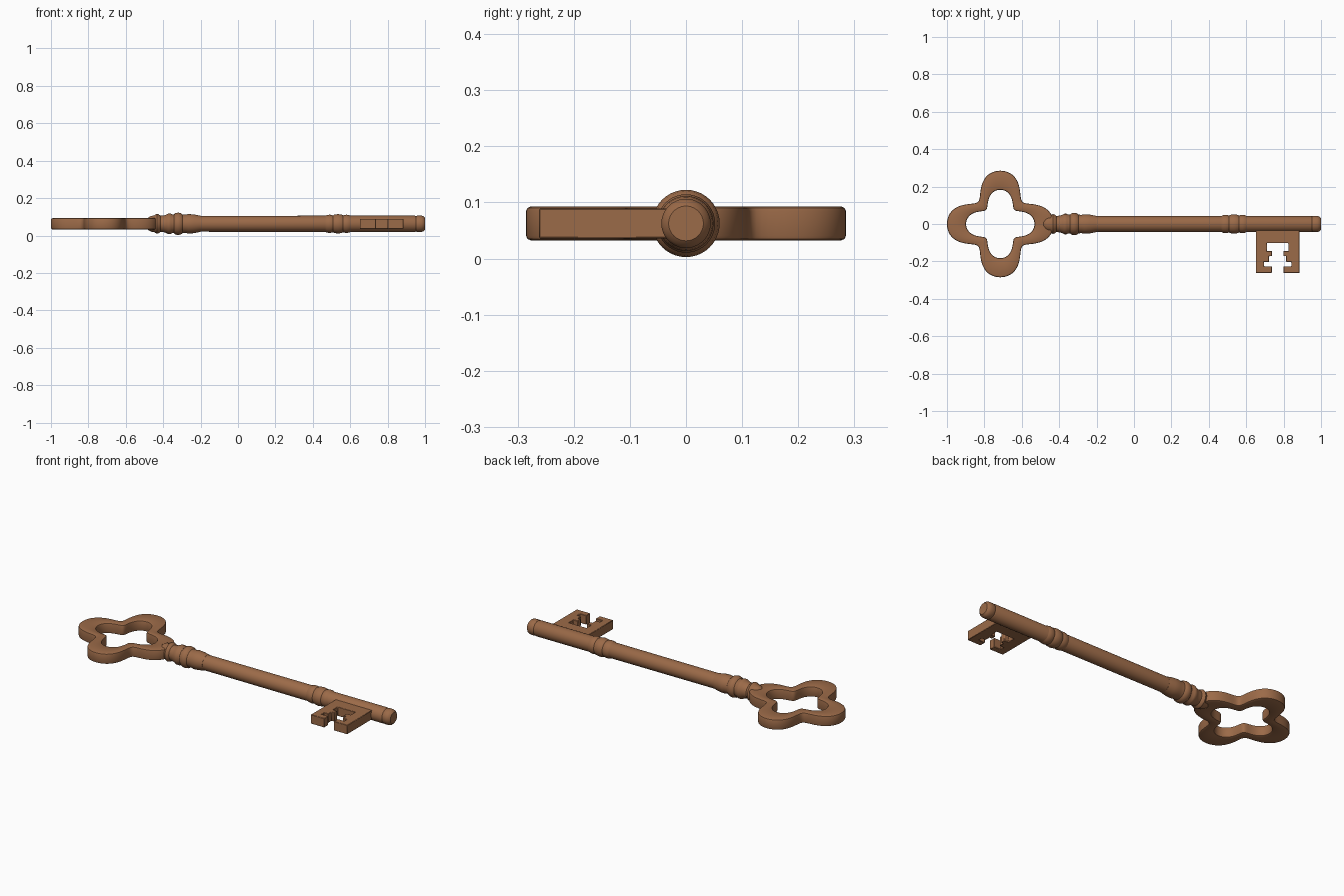
import bpy, bmesh, math

if "Cube" in bpy.data.objects:
    bpy.data.objects.remove(bpy.data.objects["Cube"])

AXIS_Z = 0.0625

bronze = bpy.data.materials.new("aged bronze")
bronze.diffuse_color = (0.33, 0.145, 0.065, 1)
bronze.use_nodes = True
bronze.node_tree.nodes["Principled BSDF"].inputs["Base Color"].default_value = bronze.diffuse_color


def finish(bm, name, angle=35):
    """Turn a bmesh into a named, shaded object."""
    bmesh.ops.recalc_face_normals(bm, faces=bm.faces)
    mesh = bpy.data.meshes.new(name)
    bm.to_mesh(mesh)
    bm.free()
    mesh.materials.append(bronze)
    obj = bpy.data.objects.new(name, mesh)
    bpy.context.collection.objects.link(obj)
    bpy.ops.object.select_all(action='DESELECT')
    obj.select_set(True)
    bpy.context.view_layer.objects.active = obj
    bpy.ops.object.shade_smooth_by_angle(angle=math.radians(angle))
    return obj


def bridge(bm, a, b):
    for i in range(len(a)):
        j = (i + 1) % len(a)
        bm.faces.new((a[i], a[j], b[j], b[i]))


def turned(name, profile, sides=40):
    """Lathe (x, radius) pairs around the long axis."""
    bm = bmesh.new()
    rings = []
    for x, r in profile:
        rings.append([bm.verts.new((x, r * math.cos(t), AXIS_Z + r * math.sin(t)))
                      for t in (2 * math.pi * i / sides for i in range(sides))])
    for a, b in zip(rings, rings[1:]):
        bridge(bm, a, b)
    bm.faces.new(rings[0])
    bm.faces.new(rings[-1])
    return finish(bm, name)


# Four-lobed bow: closed cross-section swept between two wavy outlines
def outer(t):
    return 0.2348 + 0.0585 * math.cos(4 * t) - 0.0083 * math.cos(8 * t)


def inner(t):
    return 0.149 + 0.038 * math.cos(4 * t) - 0.0042 * math.cos(8 * t)


bm = bmesh.new()
n, h, c = 128, 0.030, 0.008
section = []  # (which outline, inset into the metal, height)
for side, sign in ((outer, 1), (inner, -1)):
    for inset, z in ((c, -h), (c * 0.3, -h + c * 0.3), (0, -h + c),
                     (0, h - c), (c * 0.3, h - c * 0.3), (c, h))[::sign]:
        section.append((side, -sign * inset, z))
rings = []
for side, inset, z in section:
    ring = []
    for i in range(n):
        t = 2 * math.pi * i / n
        r = side(t) + inset
        ring.append(bm.verts.new((-0.715 + r * math.cos(t), r * math.sin(t), AXIS_Z + z)))
    rings.append(ring)
for k in range(len(rings)):
    bridge(bm, rings[k], rings[(k + 1) % len(rings)])
finish(bm, "bow")

# Shaft with a rounded tip and a shallow groove near the end
turned("shaft", [(-0.46, 0.042), (0.945, 0.044), (0.952, 0.041), (0.959, 0.044),
                 (0.98, 0.044), (0.992, 0.040), (1.0, 0.031)])

# Collar between bow and shaft
turned("collar", [(-0.497, 0.012), (-0.485, 0.030), (-0.465, 0.042), (-0.447, 0.045),
                  (-0.441, 0.050), (-0.432, 0.053), (-0.423, 0.050), (-0.415, 0.043),
                  (-0.395, 0.045), (-0.382, 0.050), (-0.372, 0.055), (-0.360, 0.055),
                  (-0.352, 0.050), (-0.342, 0.050), (-0.335, 0.057), (-0.32, 0.060),
                  (-0.305, 0.057), (-0.297, 0.050), (-0.28, 0.049), (-0.265, 0.052),
                  (-0.235, 0.050), (-0.20, 0.043)])

# Triple ring band in front of the bit
turned("band", [(0.465, 0.042), (0.475, 0.047), (0.490, 0.049), (0.503, 0.047),
                (0.508, 0.045), (0.515, 0.049), (0.535, 0.052), (0.555, 0.049),
                (0.562, 0.045), (0.568, 0.047), (0.580, 0.049), (0.594, 0.047),
                (0.604, 0.042)])

# Bit: half outline mirrored about its middle, with a stepped keyway
half = [(0.117, -0.02), (0.117, -0.262), (0.031, -0.262), (0.031, -0.226),
        (0.073, -0.226), (0.073, -0.203), (0.046, -0.203), (0.046, -0.172),
        (0.030, -0.172), (0.030, -0.145), (0.057, -0.145), (0.057, -0.102)]
outline = half + [(-x, y) for x, y in reversed(half)]
bm = bmesh.new()
low = [bm.verts.new((0.768 + x, y, AXIS_Z - 0.0265)) for x, y in outline]
face = bm.faces.new(low)
out = bmesh.ops.extrude_face_region(bm, geom=[face])
bmesh.ops.translate(bm, vec=(0, 0, 0.053),
                    verts=[v for v in out["geom"] if isinstance(v, bmesh.types.BMVert)])
bit = finish(bm, "bit", 30)
bevel = bit.modifiers.new("soft edges", 'BEVEL')
bevel.width = 0.002
bevel.segments = 1
